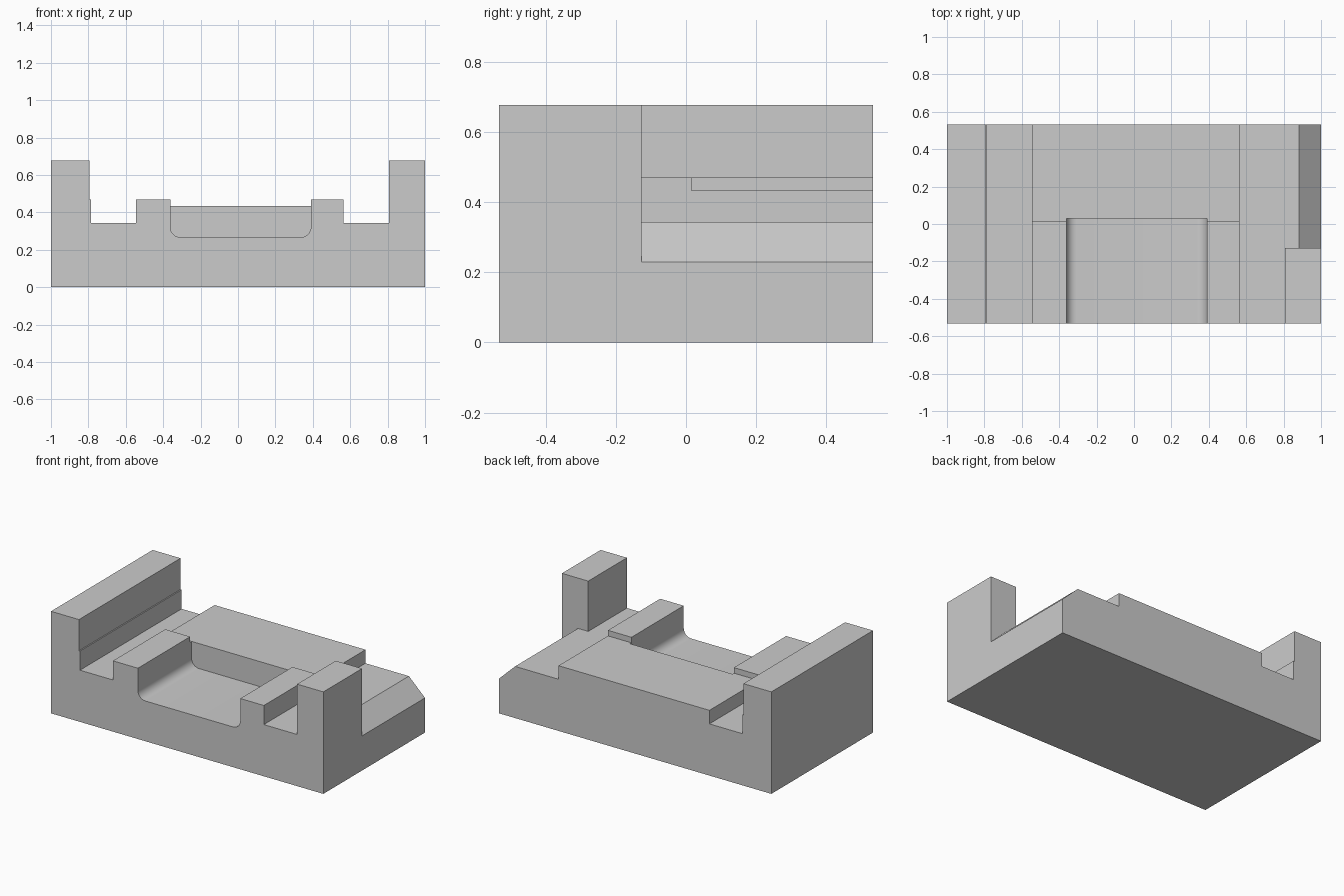
import bpy, bmesh, math

cube = bpy.data.objects.get("Cube")
if cube:
    bpy.data.objects.remove(cube, do_unlink=True)

FRONT, BACK = -0.533, 0.533
FLOOR, RAIL, DECK, TOP = 0.343, 0.47, 0.433, 0.677

grey = bpy.data.materials.new("plain grey")
grey.use_nodes = True
colour = (0.6, 0.6, 0.6, 1)
grey.diffuse_color = colour
grey.node_tree.nodes["Principled BSDF"].inputs["Base Color"].default_value = colour


def extrude(name, profile, y0, y1):
    """Solid made from an (x, z) profile swept along y."""
    bm = bmesh.new()
    face = bm.faces.new([bm.verts.new((x, y0, z)) for x, z in profile])
    new = bmesh.ops.extrude_face_region(bm, geom=[face])["geom"]
    verts = [v for v in new if isinstance(v, bmesh.types.BMVert)]
    bmesh.ops.translate(bm, verts=verts, vec=(0, y1 - y0, 0))
    bmesh.ops.recalc_face_normals(bm, faces=bm.faces)
    mesh = bpy.data.meshes.new(name)
    bm.to_mesh(mesh)
    bm.free()
    mesh.materials.append(grey)
    obj = bpy.data.objects.new(name, mesh)
    bpy.context.collection.objects.link(obj)
    return obj


def arc(cx, cz, r, start, steps=8):
    """Quarter circle, anticlockwise from the start angle."""
    angles = [math.radians(start + 90 * i / steps) for i in range(steps + 1)]
    return [(cx + r * math.cos(a), cz + r * math.sin(a)) for a in angles]


# Body: left wall with a small ledge, two channels, raised centre, right post
body = extrude("body", [
    (-1, 0), (1, 0), (1, TOP), (0.807, TOP), (0.807, FLOOR),
    (0.563, FLOOR), (0.563, RAIL), (-0.545, RAIL), (-0.545, FLOOR),
    (-0.787, FLOOR), (-0.787, RAIL), (-0.795, RAIL), (-0.795, TOP), (-1, TOP),
], FRONT, BACK)

# Pocket with rounded bottom edges, open at the front
R = 0.055
left, right, bottom = -0.362, 0.39, 0.267
pocket = extrude("pocket_cutter",
                 [(left, 1)] + arc(left + R, bottom + R, R, 180)
                 + arc(right - R, bottom + R, R, 270) + [(right, 1)],
                 FRONT - 0.1, 0.03)

# Lowered rear deck
deck = extrude("deck_cutter",
               [(-0.6, DECK), (0.6, DECK), (0.6, 0.6), (-0.6, 0.6)],
               0.015, BACK + 0.1)

# Space behind the post, with a sloping outer edge
slope = extrude("slope_cutter",
                [(0.7, FLOOR), (0.882, FLOOR), (1, 0.23), (1.1, 0.134),
                 (1.1, 1), (0.7, 1)],
                -0.127, BACK + 0.1)

for cutter in (pocket, deck, slope):
    cutter.hide_render = True
    mod = body.modifiers.new(cutter.name, "BOOLEAN")
    mod.operation = "DIFFERENCE"
    mod.solver = "EXACT"
    mod.object = cutter

# Apply the cuts and discard the cutters
bpy.ops.object.select_all(action="DESELECT")
body.select_set(True)
bpy.context.view_layer.objects.active = body
for mod in list(body.modifiers):
    bpy.ops.object.modifier_apply(modifier=mod.name)
for cutter in (pocket, deck, slope):
    bpy.data.objects.remove(cutter, do_unlink=True)

bpy.ops.object.shade_smooth_by_angle(angle=math.radians(30))
